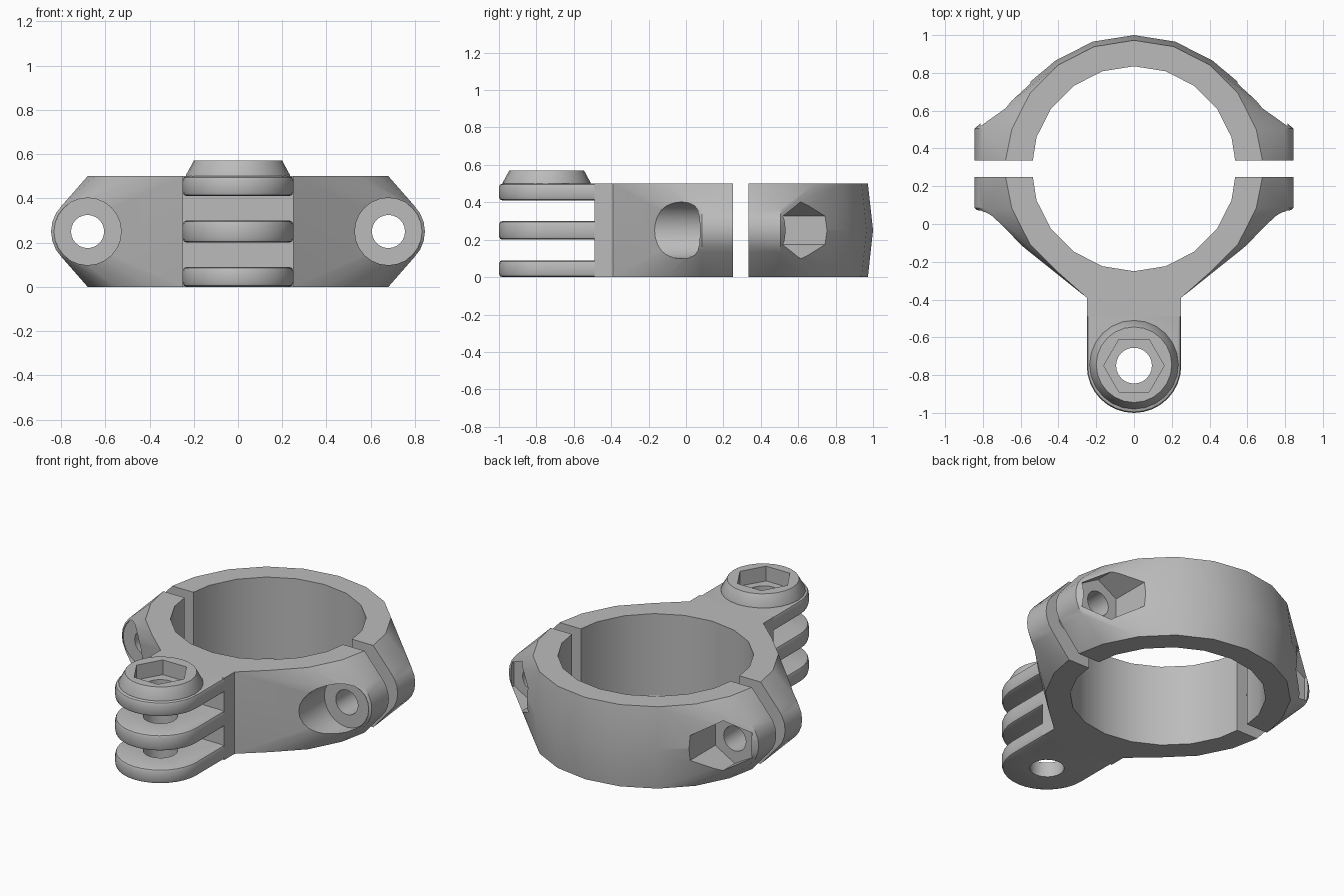
import bpy, bmesh
from math import pi, sin, cos
from mathutils import Matrix, Vector

cube = bpy.data.objects.get("Cube")
if cube:
    bpy.data.objects.remove(cube)

grey = bpy.data.materials.new("plain grey")
grey.use_nodes = True
COLOUR = (0.5, 0.5, 0.5, 1)
grey.diffuse_color = COLOUR
grey.node_tree.nodes["Principled BSDF"].inputs["Base Color"].default_value = COLOUR

RING_Y, EAR_X, MID_Z, TOP = 0.2925, 0.68, 0.25, 0.5
PIVOT_Y, ARM = -0.75, 0.25


def finish(name, bm):
    bmesh.ops.recalc_face_normals(bm, faces=bm.faces)
    mesh = bpy.data.meshes.new(name)
    bm.to_mesh(mesh)
    bm.free()
    obj = bpy.data.objects.new(name, mesh)
    bpy.context.collection.objects.link(obj)
    mesh.materials.append(grey)
    return obj


def circle(radius, sides, turn=0.0):
    return [(radius * cos(turn + 2 * pi * i / sides), radius * sin(turn + 2 * pi * i / sides))
            for i in range(sides)]


def hull(name, points):
    bm = bmesh.new()
    for p in points:
        bm.verts.new(p)
    res = bmesh.ops.convex_hull(bm, input=bm.verts)
    loose = [v for v in res["geom_interior"] + res["geom_unused"] if isinstance(v, bmesh.types.BMVert)]
    bmesh.ops.delete(bm, geom=list(set(loose)), context="VERTS")
    bmesh.ops.dissolve_limit(bm, angle_limit=0.001, verts=bm.verts, edges=bm.edges)
    return finish(name, bm)


def prism(name, outline, z0, z1):
    """Extrude an x-y outline from z0 to z1."""
    bm = bmesh.new()
    base = bm.faces.new([bm.verts.new((x, y, z0)) for x, y in outline])
    top = bmesh.ops.extrude_face_region(bm, geom=[base])["geom"]
    bmesh.ops.translate(bm, vec=(0, 0, z1 - z0), verts=[v for v in top if isinstance(v, bmesh.types.BMVert)])
    return finish(name, bm)


def upright(name, radius, sides, y, z0, z1):
    return prism(name, [(a, b + y) for a, b in circle(radius, sides)], z0, z1)


def along_y(name, radius, sides, x, y0, y1, turn=0.0):
    """A cutter lying along y at ear height."""
    obj = prism(name, circle(radius, sides, turn), -y1, -y0)
    obj.data.transform(Matrix.Translation((x, 0, MID_Z)) @ Matrix.Rotation(pi / 2, 4, "X"))
    return obj


def apply(obj, mod):
    bpy.context.view_layer.objects.active = obj
    bpy.ops.object.modifier_apply(modifier=mod.name)


def combine(obj, other, operation="DIFFERENCE"):
    mod = obj.modifiers.new("bool", "BOOLEAN")
    mod.object, mod.operation, mod.solver = other, operation, "EXACT"
    apply(obj, mod)
    bpy.data.objects.remove(other)


def smooth(obj):
    bpy.ops.object.select_all(action="DESELECT")
    obj.select_set(True)
    bpy.context.view_layer.objects.active = obj
    bpy.ops.object.shade_smooth_by_angle(angle=pi / 6)


def half_clamp(name, split, ear_end, side, extra):
    """Half ring hulled together with the two screw ears."""
    points = list(extra)
    for x, y in circle(0.68, 20):
        if (y + RING_Y - split) * side > 0:
            points += [(x, y + RING_Y, z) for z in (0, TOP)]
    for s in (-1, 1):
        points += [(s * EAR_X, split, z) for z in (0, TOP)]
        points += [(s * EAR_X + a, y, MID_Z + b) for a, b in circle(0.165, 24) for y in (split, ear_end)]
    return hull(name, points)


# Front half with the arm root
front = half_clamp("front_clamp", 0.25, 0.085, -1,
                   [(s * ARM, -0.39, z) for s in (-1, 1) for z in (0, TOP)])
root = prism("arm_root", [(-ARM, -0.49), (ARM, -0.49), (ARM, -0.32), (-ARM, -0.32)], 0, TOP)
combine(front, root, "UNION")

# Back half with a slight ridge at mid height
back = half_clamp("back_clamp", 0.335, 0.505, 1,
                  [(x, y + RING_Y, MID_Z) for x, y in circle(0.7075, 20) if y > 0.1])

# Bore, screw holes, round screw seats in front and hex nut seats behind
for part in (front, back):
    combine(part, upright("bore", 0.5425, 20, RING_Y, -0.1, 0.6))
    for s in (-1, 1):
        combine(part, along_y("screw_hole", 0.075, 24, s * EAR_X, -0.9, 1.2))
        if part is front:
            combine(part, along_y("screw_seat", 0.152, 24, s * EAR_X, -0.9, 0.08))
        else:
            combine(part, along_y("nut_seat", 0.152, 6, s * EAR_X, 0.5, 1.2, pi / 6))
    smooth(part)

# Three rounded hinge fins
arc = [(ARM * cos(pi + pi * i / 16), PIVOT_Y + ARM * sin(pi + pi * i / 16)) for i in range(17)]
fins = []
for label, z0, z1 in (("lower", 0, 0.09), ("middle", 0.2, 0.3), ("upper", 0.41, TOP)):
    fin = prism(label + "_fin", arc + [(ARM, -0.48), (-ARM, -0.48)], z0, z1)
    bev = fin.modifiers.new("bevel", "BEVEL")
    bev.width, bev.segments, bev.limit_method, bev.angle_limit = 0.018, 2, "ANGLE", pi / 3
    # Keep the end that meets the arm root square
    bm = bmesh.new()
    bm.from_mesh(fin.data)
    weight = bm.edges.layers.float.new("bevel_weight_edge")
    for e in bm.edges:
        rim = abs(e.verts[0].co.z - e.verts[1].co.z) < 0.001
        at_root = all(v.co.y > -0.5 for v in e.verts)
        e[weight] = 1.0 if rim and not at_root else 0.0
    bm.to_mesh(fin.data)
    bm.free()
    bev.limit_method = "WEIGHT"
    apply(fin, bev)
    fins.append(fin)

# Tapered nut boss on the upper fin
rings = [(0.235, 0.47), (0.235, 0.505), (0.2, 0.57)]
boss = hull("nut_boss", [(a, b + PIVOT_Y + 0.005, z) for r, z in rings for a, b in circle(r, 24)])
combine(fins[2], boss, "UNION")
combine(fins[2], upright("hex_pocket", 0.16, 6, PIVOT_Y, 0.48, 0.7))

# Pivot hole through every fin
for fin in fins:
    combine(fin, upright("pivot_hole", 0.095, 24, PIVOT_Y, -0.1, 0.7))
    smooth(fin)
